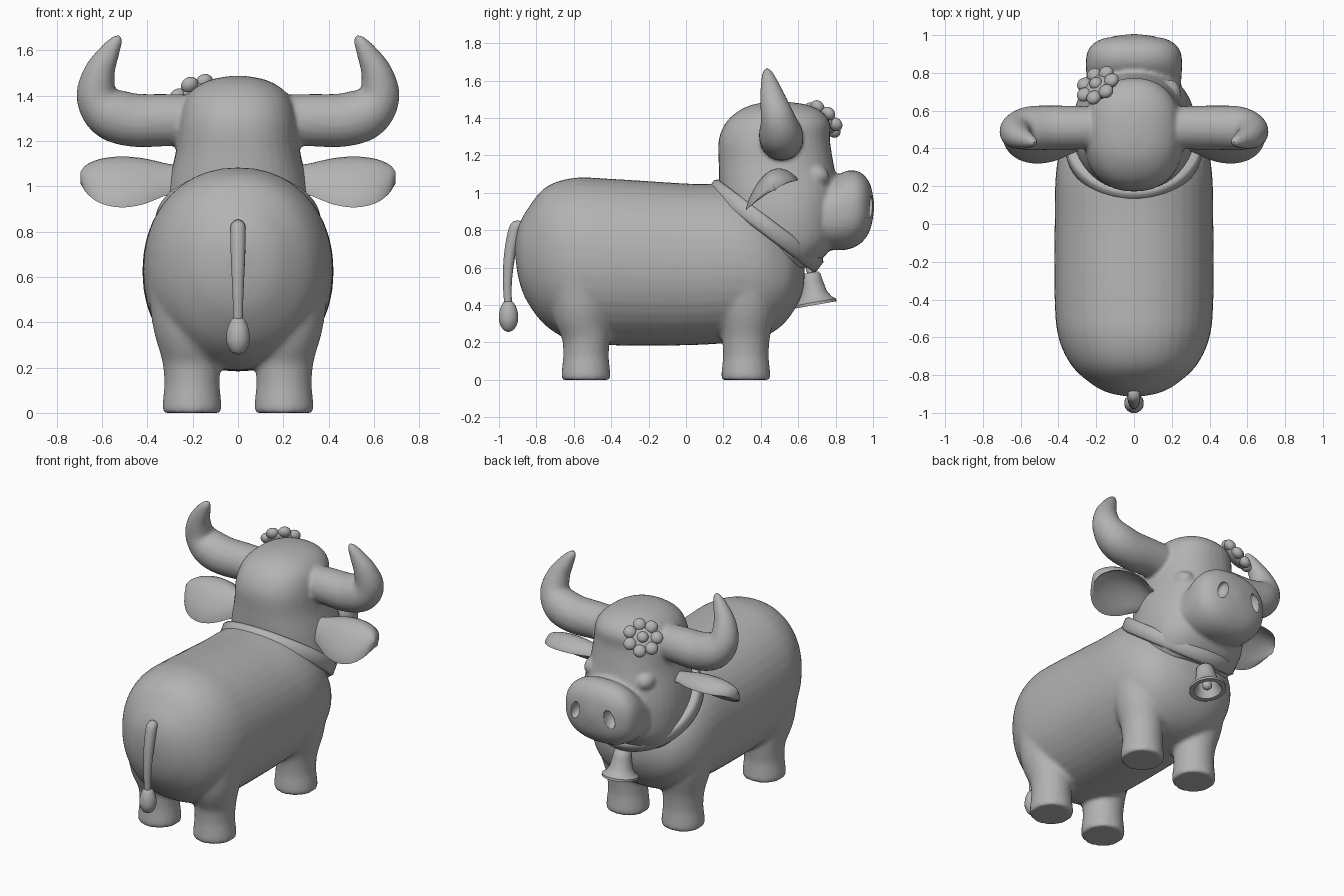
import bpy, bmesh, math
from mathutils import Vector, Matrix

if "Cube" in bpy.data.objects:
    bpy.data.objects.remove(bpy.data.objects["Cube"])

mat = bpy.data.materials.new("plain grey")
mat.diffuse_color = (0.45, 0.45, 0.45, 1)
mat.use_nodes = True
mat.node_tree.nodes["Principled BSDF"].inputs["Base Color"].default_value = mat.diffuse_color


def finish(name, bm, angle=50):
    bmesh.ops.recalc_face_normals(bm, faces=bm.faces)
    me = bpy.data.meshes.new(name)
    bm.to_mesh(me)
    bm.free()
    ob = bpy.data.objects.new(name, me)
    bpy.context.collection.objects.link(ob)
    me.materials.append(mat)
    select(ob)
    bpy.ops.object.shade_smooth_by_angle(angle=math.radians(angle))
    return ob


def select(*obs):
    bpy.ops.object.select_all(action='DESELECT')
    for o in obs:
        o.select_set(True)
    bpy.context.view_layer.objects.active = obs[0]


def skin(bm, rings, closed=False, caps=True):
    vs = [[bm.verts.new(p) for p in r] for r in rings]
    n = len(vs[0])
    pairs = list(zip(vs, vs[1:])) + ([(vs[-1], vs[0])] if closed else [])
    for a, b in pairs:
        for i in range(n):
            j = (i + 1) % n
            bm.faces.new((a[i], a[j], b[j], b[i]))
    if caps and not closed:
        bm.faces.new(vs[0])
        bm.faces.new(vs[-1])


def spline(keys, steps=6):
    """Catmull-Rom through rows of numbers."""
    k = [keys[0]] + list(keys) + [keys[-1]]
    out = []
    for i in range(1, len(k) - 2):
        for s in range(steps):
            t = s / steps
            out.append([0.5 * (2 * b + (c - a) * t + (2 * a - 5 * b + 4 * c - d) * t * t
                        + (3 * b - a - 3 * c + d) * t ** 3)
                        for a, b, c, d in zip(k[i - 1], k[i], k[i + 1], k[i + 2])])
    return out + [list(keys[-1])]


def oval(a, b, e, n=40):
    f = lambda v: math.copysign(abs(v) ** (2 / e), v)
    return [(a * f(math.cos(2 * math.pi * i / n)), b * f(math.sin(2 * math.pi * i / n)))
            for i in range(n)]


def loft(name, axis, keys, e):
    """Rows are position, low, high, half width along the y or z axis."""
    bm = bmesh.new()
    rings = []
    for p, lo, hi, w in spline(keys):
        c, h = (lo + hi) / 2, max((hi - lo) / 2, .003)
        rings.append([(x, p, c + v) if axis == 'y' else (x, c + v, p)
                      for x, v in oval(max(w, .003), h, e)])
    skin(bm, rings)
    return finish(name, bm)


def tube(name, keys, n=24, angle=50):
    """Rows are x, y, z, radius."""
    pts = spline(keys)
    bm = bmesh.new()
    rings, u = [], None
    for i, p in enumerate(pts):
        d = (Vector(pts[min(i + 1, len(pts) - 1)][:3]) - Vector(pts[max(i - 1, 0)][:3])).normalized()
        u = u or d.orthogonal()
        u = (u - d * u.dot(d)).normalized()
        v = d.cross(u)
        rings.append([Vector(p[:3]) + p[3] * (a * u + b * v) for a, b in oval(1, 1, 2, n)])
    skin(bm, rings)
    return finish(name, bm, angle)


def ball(name, loc, size, rot=None):
    bm = bmesh.new()
    m = Matrix.Translation(loc) @ (rot or Matrix()) @ Matrix.Diagonal((*size, 1))
    bmesh.ops.create_uvsphere(bm, u_segments=24, v_segments=16, radius=1, matrix=m)
    return finish(name, bm)


def blend(name, parts, smooth, voxel=.014):
    """Fuse parts into one soft skin."""
    select(*parts)
    bpy.ops.object.join()
    ob = bpy.context.object
    ob.name = name
    m = ob.modifiers.new("fuse", 'REMESH')
    m.mode, m.voxel_size, m.use_smooth_shade = 'VOXEL', voxel, True
    s = ob.modifiers.new("soften", 'SMOOTH')
    s.factor, s.iterations = .5, smooth
    for mod in ("fuse", "soften"):
        bpy.ops.object.modifier_apply(modifier=mod)
    bpy.ops.object.shade_smooth_by_angle(angle=math.radians(50))
    return ob


# Body and legs
parts = [loft("body", 'y', [
    (-.915, .68, .72, .02), (-.895, .54, .82, .13), (-.85, .42, .91, .22), (-.75, .29, 1.03, .33),
    (-.6, .205, 1.08, .40), (-.4, .185, 1.075, .42), (0, .185, 1.05, .42), (.25, .2, 1.04, .415),
    (.4, .225, .97, .39), (.5, .28, .86, .34), (.57, .36, .76, .27), (.62, .46, .68, .15),
    (.635, .55, .6, .03)], 2.15)]
for s in (-1, 1):
    for y, back in ((-.535, 1), (.32, 0)):
        parts.append(tube("leg", [
            (s * .203, y, .0, .128), (s * .203, y, .02, .132), (s * .203, y, .10, .124),
            (s * .203, y, .14, .122), (s * .205, y, .24, .131), (s * .21, y - .02 * back, .38, .165),
            (s * .21, y - .02 * back, .55, .19)], 32))
blend("body_and_legs", parts, 7)

# Head with muzzle and closed eyelids
parts = [loft("head", 'z', [
    (.60, .38, .66, .22), (.66, .30, .74, .28), (.75, .24, .80, .315), (.88, .2, .82, .325),
    (1.0, .18, .82, .31), (1.15, .175, .79, .275), (1.28, .175, .77, .26), (1.37, .21, .77, .24),
    (1.43, .27, .73, .195), (1.47, .35, .65, .12), (1.487, .45, .54, .03)], 2.3)]
parts.append(loft("muzzle", 'y', [
    (.6, .75, 1.02, .25), (.75, .70, 1.06, .25), (.85, .695, 1.115, .255), (.92, .72, 1.115, .243),
    (.965, .765, 1.08, .20), (.99, .82, 1.03, .13), (1.005, .9, .95, .02)], 2.4))
for s in (-1, 1):
    parts.append(ball("eyelid", (s * .19, .69, 1.09), (.06, .075, .06)))
    # Horns
    parts.append(tube("horn", [
        (s * .1, .51, 1.29, .11), (s * .3, .51, 1.292, .115), (s * .46, .51, 1.292, .118),
        (s * .565, .505, 1.325, .115), (s * .622, .49, 1.40, .092), (s * .612, .465, 1.5, .07),
        (s * .568, .445, 1.59, .046), (s * .535, .435, 1.645, .026), (s * .525, .432, 1.668, .008)]))
head = blend("head_and_horns", parts, 4, .012)

# Nostril hollows
for s in (-1, 1):
    cut = ball("nostril_cutter", (s * .125, .985, .925), (.034, .05, .06),
               Matrix.Rotation(s * -.3, 4, 'Y'))
    cut.hide_render = True
    select(head)
    b = head.modifiers.new("nostril", 'BOOLEAN')
    b.object, b.operation, b.solver = cut, 'DIFFERENCE', 'EXACT'
    bpy.ops.object.modifier_apply(modifier="nostril")
    bpy.data.objects.remove(cut)

# Cupped ears
for s in (-1, 1):
    rows = []
    for x, w in spline([(.24, .42), (.32, .6), (.42, .9), (.52, 1), (.61, .85), (.67, .5), (.695, .1)], 4):
        top, under = [], []
        for i in range(13):
            t = i / 6 - 1
            th = .05 * (1 - t * t) ** .5
            y, z = .46 + .14 * t * w, 1.045 + w * (.06 + .08 * t - .11 * t * t)
            top.append((s * x, y - th * .25, z + th * .25))
            under.append((s * x, y + th * .35, z - th * .6 - .008))
        rows.append(top + under[::-1])
    bm = bmesh.new()
    skin(bm, rows)
    finish("ear", bm, 70)

# Tail with tuft
tube("tail", [(0, -.87, .80, .03), (0, -.905, .82, .033), (0, -.925, .76, .034), (0, -.945, .65, .03),
              (0, -.955, .52, .024), (0, -.95, .38, .02)], 16)
tube("tail_tuft", [(0, -.95, .425, .012), (0, -.95, .405, .034), (0, -.949, .36, .05),
                   (0, -.949, .31, .05), (0, -.949, .27, .03), (0, -.949, .257, .004)], 20)

# Tilted collar band
tilt = Matrix.Translation((0, .425, .825)) @ Matrix.Rotation(math.radians(-37), 4, 'X')
bm = bmesh.new()
rings = []
for i in range(64):
    a = 2 * math.pi * i / 64
    rings.append([tilt @ Vector(((.335 + r) * math.cos(a), (.335 + r) * math.sin(a), h))
                  for r, h in ((-.05, -.04), (.015, -.045), (.03, -.03), (.03, .03), (.015, .045), (-.05, .04))])
skin(bm, rings, closed=True)
finish("collar", bm)

# Bell, hollow underneath, with hanger and clapper
swing = Matrix.Translation((0, .68, .485)) @ Matrix.Rotation(math.radians(10), 4, 'X')
bm = bmesh.new()
prof = [(.003, .09), (.04, .09), (.052, .078), (.058, .04), (.07, -.02), (.09, -.055), (.112, -.07),
        (.112, -.085), (.085, -.085), (.065, -.045), (.05, .03), (.003, .05)]
skin(bm, [[swing @ Vector((x, y, z)) for x, y in oval(r, r, 2, 32)] for r, z in prof])
finish("bell", bm)
ball("bell_clapper", swing @ Vector((0, 0, -.05)), (.03, .03, .03))
tube("bell_hanger", [(0, .655, .62, .022), (0, .667, .58, .022), (0, .672, .55, .022)], 12)

# Flower by the horn
face = Vector((-.45, .62, .64)).to_track_quat('Z', 'Y').to_matrix().to_4x4()
spot = Matrix.Translation((-.195, .735, 1.395)) @ face
ball("flower_base", spot @ Vector((0, 0, -.015)), (.09, .09, .035), face)
ball("flower_centre", spot @ Vector((0, 0, .015)), (.035, .035, .03), face)
for i in range(7):
    a = 2 * math.pi * i / 7
    ball("flower_petal", spot @ Vector((.085 * math.cos(a), .085 * math.sin(a), 0)), (.04, .04, .032), face)
